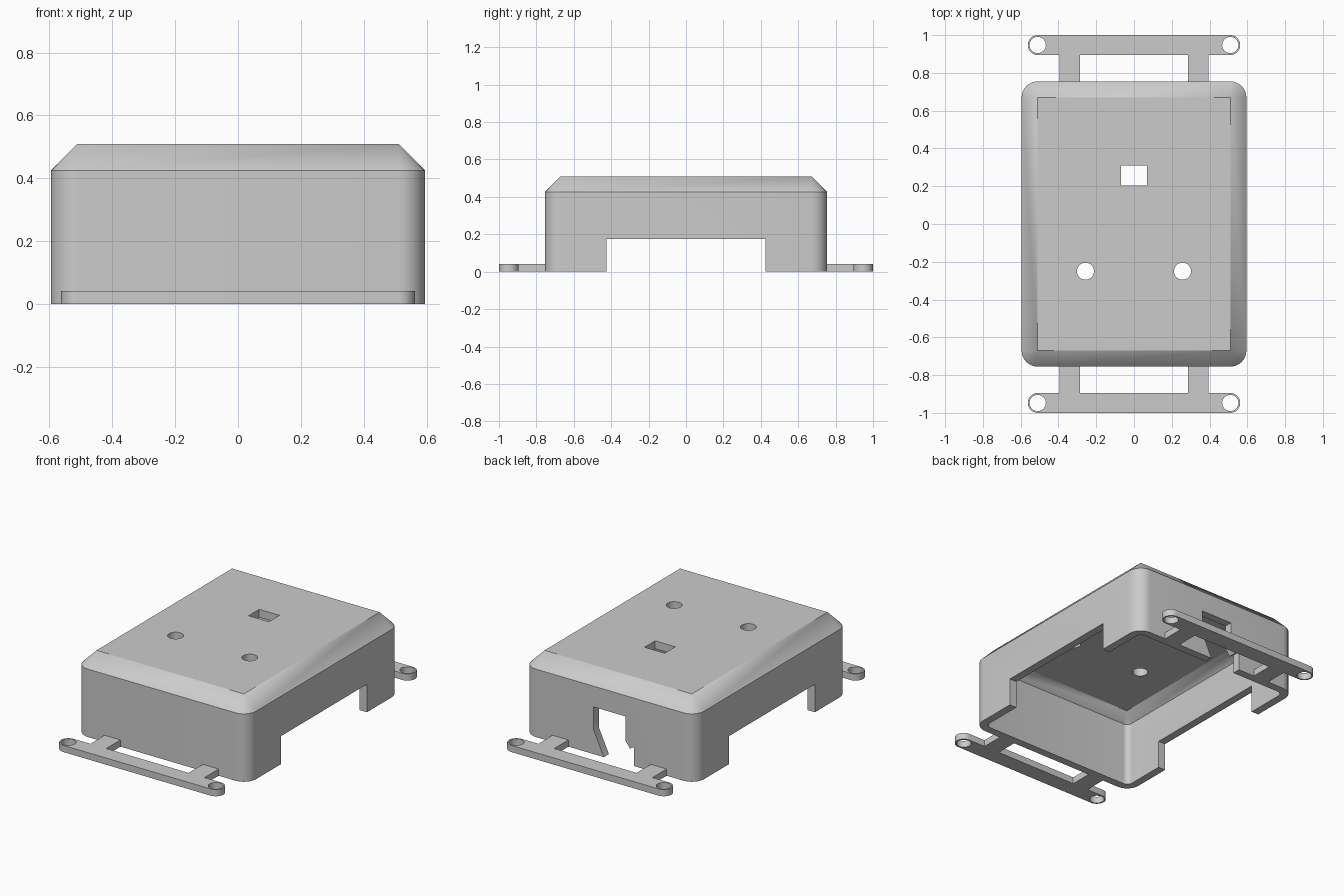
import bpy, bmesh, math
from mathutils import Vector

old = bpy.data.objects.get("Cube")
if old:
    bpy.data.objects.remove(old, do_unlink=True)

grey = bpy.data.materials.new("plain_grey")
grey.use_nodes = True
COLOUR = (0.6, 0.6, 0.6, 1)
grey.diffuse_color = COLOUR
grey.node_tree.nodes["Principled BSDF"].inputs["Base Color"].default_value = COLOUR

HX, HY, TOP, CHAMFER, WALL = 0.595, 0.755, 0.51, 0.085, 0.05


def make_object(name, bm):
    bmesh.ops.recalc_face_normals(bm, faces=bm.faces)
    mesh = bpy.data.meshes.new(name)
    bm.to_mesh(mesh)
    bm.free()
    mesh.materials.append(grey)
    obj = bpy.data.objects.new(name, mesh)
    bpy.context.collection.objects.link(obj)
    return obj


def prism(name, outline, offset, direction):
    """Extrude a closed 3D outline, starting at offset along direction."""
    bm = bmesh.new()
    face = bm.faces.new([bm.verts.new(Vector(p) + Vector(offset)) for p in outline])
    ext = bmesh.ops.extrude_face_region(bm, geom=[face])
    moved = [v for v in ext["geom"] if isinstance(v, bmesh.types.BMVert)]
    bmesh.ops.translate(bm, verts=moved, vec=direction)
    return make_object(name, bm)


def box(name, x0, x1, y0, y1, z0, z1):
    outline = [(x0, y0, z0), (x1, y0, z0), (x1, y1, z0), (x0, y1, z0)]
    return prism(name, outline, (0, 0, 0), (0, 0, z1 - z0))


def arc(cx, cy, r, start, end, steps):
    angles = [math.radians(start + (end - start) * i / steps) for i in range(steps + 1)]
    return [(cx + r * math.cos(a), cy + r * math.sin(a), 0) for a in angles]


def drill(name, x, y, r, z0, z1):
    return prism(name, arc(x, y, r, 0, 348.75, 31), (0, 0, z0), (0, 0, z1 - z0))


def cut(obj, cutters):
    for c in cutters:
        c.hide_render = True
        mod = obj.modifiers.new("cut", "BOOLEAN")
        mod.object = c
        mod.operation = "DIFFERENCE"
        mod.solver = "EXACT"
    bpy.context.view_layer.update()
    graph = bpy.context.evaluated_depsgraph_get()
    mesh = bpy.data.meshes.new_from_object(obj.evaluated_get(graph))
    obj.modifiers.clear()
    obj.data = mesh
    for c in cutters:
        bpy.data.objects.remove(c, do_unlink=True)


def smooth(obj):
    bpy.ops.object.select_all(action="DESELECT")
    obj.select_set(True)
    bpy.context.view_layer.objects.active = obj
    bpy.ops.object.shade_smooth_by_angle(angle=math.radians(30))


def rounded_ring(bm, inset, r, z):
    """Rounded rectangle, inset from the outer wall."""
    pts = []
    for i, (sx, sy) in enumerate([(1, 1), (-1, 1), (-1, -1), (1, -1)]):
        pts += arc(sx * (HX - inset - r), sy * (HY - inset - r), r, 90 * i, 90 * i + 90, 8)
    return [bm.verts.new((x, y, z)) for x, y, _ in pts]


# Hollow cover: ceiling, inner wall, rim, outer wall, bevelled top
bm = bmesh.new()
slope = WALL * math.tan(math.pi / 8)
rings = [rounded_ring(bm, *spec) for spec in (
    (CHAMFER + slope, 0, TOP - WALL),
    (WALL, CHAMFER - WALL, TOP - CHAMFER - slope),
    (WALL, CHAMFER - WALL, 0),
    (0, CHAMFER, 0),
    (0, CHAMFER, TOP - CHAMFER),
    (CHAMFER, 0, TOP))]
for a, b in zip(rings, rings[1:]):
    n = len(a)
    for i in range(n):
        j = (i + 1) % n
        bm.faces.new((a[i], a[j], b[j], b[i]))
bm.faces.new(rings[0])
bm.faces.new(rings[-1])
bmesh.ops.remove_doubles(bm, verts=bm.verts, dist=0.0001)
cover = make_object("cover", bm)

# Side notches, top openings and the irregular cable slot in the back
slot = [(0.11, 0.295), (0.11, 0.15), (0.04, 0), (0.04, -0.1), (-0.17, -0.1),
        (-0.17, 0.12), (-0.14, 0.1), (-0.11, 0.145), (-0.11, 0.295)]
cutters = [
    box("side_notch_cutter", -1, 1, -0.425, 0.425, -0.1, 0.175),
    box("window_cutter", -0.07, 0.07, 0.205, 0.31, 0.4, 0.6),
    prism("cable_slot_cutter", [(x, 0, z) for x, z in slot], (0, 0.65, 0), (0, 0.2, 0)),
]
cutters += [drill("top_hole_cutter", s * 0.257, -0.25, 0.045, 0.4, 0.6) for s in (-1, 1)]
cut(cover, cutters)
smooth(cover)

# Mounting brackets: rounded bar with two arms and a screw hole at each end
BAR_Y, BAR_R, BAR_X, THICK = 0.9475, 0.0525, 0.51, 0.042
inner_y, root_y = BAR_Y - BAR_R, HY - 0.03
outline = arc(BAR_X, BAR_Y, BAR_R, 90, -90, 16)
for x0, x1 in ((0.395, 0.285), (-0.285, -0.395)):
    outline += [(x0, inner_y, 0), (x0, root_y, 0), (x1, root_y, 0), (x1, inner_y, 0)]
outline += arc(-BAR_X, BAR_Y, BAR_R, 270, 90, 16)
for side, label in ((1, "back_bracket"), (-1, "front_bracket")):
    shape = [(x, side * y, z) for x, y, z in outline]
    bracket = prism(label, shape, (0, 0, 0), (0, 0, THICK))
    cut(bracket, [drill("screw_hole_cutter", s * BAR_X, side * BAR_Y, 0.043, -0.1, 0.1)
                  for s in (-1, 1)])
    smooth(bracket)
